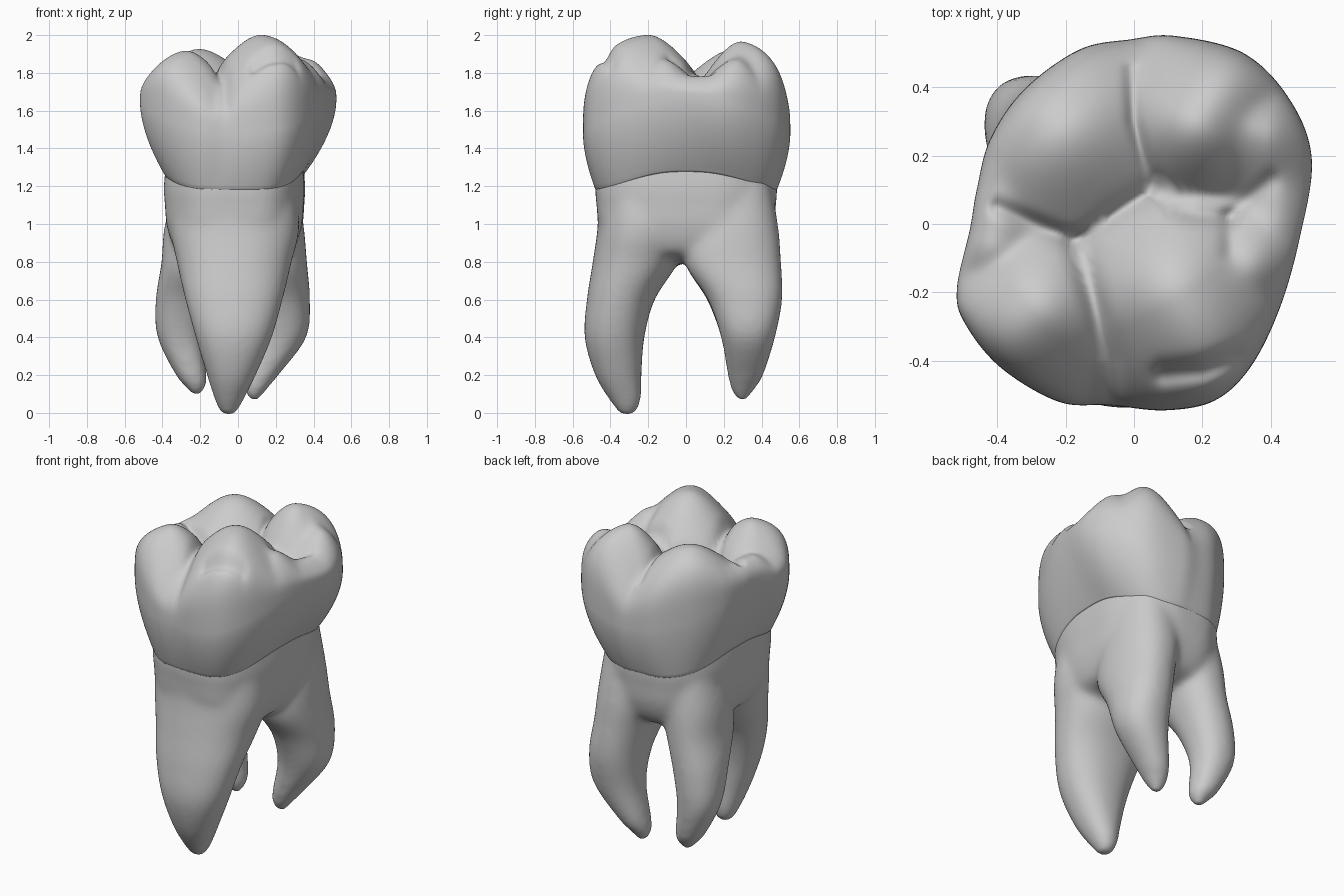
import bpy, bmesh, math
from mathutils import Vector

if "Cube" in bpy.data.objects:
    bpy.data.objects.remove(bpy.data.objects["Cube"])


def spline(pts, steps, closed=False):
    """Catmull-Rom through points of any dimension."""
    n, out = len(pts), []
    for i in range(n if closed else n - 1):
        ids = [(i + k) % n if closed else min(max(i + k, 0), n - 1) for k in (-1, 0, 1, 2)]
        a, b, c, d = [pts[j] for j in ids]
        for s in range(steps):
            t = s / steps
            out.append([0.5 * (2 * q + (r - p) * t + (2 * p - 5 * q + 4 * r - w) * t * t
                               + (3 * q - p - 3 * r + w) * t ** 3) for p, q, r, w in zip(a, b, c, d)])
    if not closed:
        out.append(list(pts[-1]))
    return out


def loft(bm, rings):
    """Skin closed rings of points and cap both ends."""
    vs = [[bm.verts.new(p) for p in ring] for ring in rings]
    n = len(vs[0])
    for a, b in zip(vs, vs[1:]):
        for i in range(n):
            bm.faces.new((a[i], a[(i + 1) % n], b[(i + 1) % n], b[i]))
    bm.faces.new(vs[0])
    bm.faces.new(vs[-1])


def finish(bm, name):
    bmesh.ops.recalc_face_normals(bm, faces=bm.faces)
    me = bpy.data.meshes.new(name)
    bm.to_mesh(me)
    bm.free()
    me.polygons.foreach_set("use_smooth", [True] * len(me.polygons))
    ob = bpy.data.objects.new(name, me)
    bpy.context.collection.objects.link(ob)
    return ob


def squircle(q, power):
    c, s = math.cos(q), math.sin(q)
    return math.copysign(abs(c) ** power, c), math.copysign(abs(s) ** power, s)


# Crown outline seen from above
OUTLINE = [(.52, .19), (.455, .365), (.32, .50), (.12, .55), (-.01, .54), (-.16, .51), (-.32, .395),
           (-.42, .25), (-.46, .10), (-.48, -.015), (-.518, -.19), (-.495, -.29), (-.39, -.42),
           (-.22, -.52), (-.07, -.53), (.09, -.545), (.235, -.517), (.34, -.42), (.425, -.25), (.485, -.04)]
outline = spline(OUTLINE, 12, True)

# Cusps: x, y, height, slope, roundness
CUSPS = [(.13, -.21, 2.005, 1.35, .16), (.19, .305, 1.98, 1.8, .14),
         (-.23, .29, 1.95, 1.0, .15), (-.29, -.26, 1.935, 1.35, .13)]
# Ridges: end points, height
RIDGES = [((.44, .17), (.42, 0), 1.80), ((-.43, -.05), (-.40, .15), 1.83), ((.24, .31), (.39, .28), 1.91),
          ((.2, -.2), (.34, -.13), 1.89)]
# Grooves: path, depth, width
GROOVES = [([(-.40, .05), (-.17, -.05), (.06, .10), (.16, .03), (.28, .02)], .025, .025),
           ([(-.17, -.05), (-.10, -.27), (-.07, -.40), (-.06, -.54)], .035, .03),
           ([(.06, .10), (0, .3), (-.01, .45)], .02, .02),
           ([(.28, .02), (.40, .13)], .015, .025), ([(.28, .02), (.28, -.08)], .015, .025),
           ([(.09, -.44), (.2, -.43), (.3, -.395)], .045, .035)]


def seg_dist(p, a, b):
    a, b = Vector(a), Vector(b)
    t = max(0, min(1, (p - a).dot(b - a) / (b - a).length_squared))
    return (p - a - (b - a) * t).length


def height(x, y):
    """Biting surface: smooth maximum of cusps and ridges, with grooves cut in."""
    p, hs = Vector((x, y)), []
    for cx, cy, h, slope, r in CUSPS:
        c = Vector((cx, cy))
        d, o = p - c, c.normalized()
        u = d.dot(o)
        if u > 0:                       # gentler fall on the outer side
            d -= o * u * .65
        hs.append(h - slope * (math.sqrt(d.length_squared + r * r) - r))
    for a, b, h in RIDGES:
        d = seg_dist(p, a, b)
        hs.append(h - 1.1 * (math.sqrt(d * d + .0049) - .07))
    k = 55
    z = math.log(sum(math.exp(k * (h - 1.8)) for h in hs)) / k + 1.8
    for path, depth, width in GROOVES:
        d = min(seg_dist(p, a, b) for a, b in zip(path, path[1:]))
        z -= depth * math.exp(-(d / width) ** 2)
    return z


def waist(x, y):
    c2 = x * x / (x * x + y * y)
    return 1.47 + .2 * c2


def neck(x, y):
    """Squarer outline where the crown meets the roots."""
    c, s = squircle(math.atan2(y / .545, x / .5), .68)
    return .6 * .372 * c + .4 * .755 * x - .02, .6 * .48 * s + .4 * .89 * y


def dent(x, y, z):
    """Front groove running down the crown wall."""
    if y > -.2:
        return 1
    fade = max(0, min(1, (z - 1.5) / .3))
    return 1 - .03 * fade * math.exp(-((x + .065) / .045) ** 2)


# Crown
rings = []
N = 56
for j in range(1, N + 1):               # cap, from centre to widest line
    phi = j / N * math.pi / 2
    rho, f = math.sin(phi) ** .5, max(0, math.cos(phi)) ** .5
    if j == 1:                          # fill the middle evenly
        for m in range(1, 10):
            r = rho * m / 10
            rings.append([(x * r, y * r, waist(x, y) + (height(x * r, y * r) - waist(x, y))
                           * (1 - r ** 4) ** .25) for x, y in outline])
    ring = []
    for x, y in outline:
        w = waist(x, y)
        z = w + (height(x * rho, y * rho) - w) * f
        g = 1 - (1 - dent(x, y, z)) * rho ** 4
        ring.append((x * rho * g, y * rho * g, z))
    rings.append(ring)
for j in range(1, 19):                  # wall down to the neck, then a small lip
    t = min(j, 16) / 16
    tuck = (1, .985, .93)[max(0, j - 16)]
    e = t ** 1.7
    ring = []
    for x, y in outline:
        w, c2 = waist(x, y), x * x / (x * x + y * y)
        z = w + (1.185 + .1 * c2 ** 1.6 - w) * t - (.008 if j == 17 else 0)
        g = dent(x, y, z) * tuck
        nx, ny = neck(x, y)
        ring.append(((x + (nx - x) * e) * g, (y + (ny - y) * e) * g, z))
    rings.append(ring)
bm = bmesh.new()
loft(bm, rings)
finish(bm, "crown")

# Roots: rows of z, x min, x max, y min, y max
FRONT = [(1.32, -.34, .28, -.45, 0), (1.0, -.36, .325, -.467, .02), (.8, -.325, .285, -.494, -.04),
         (.6, -.28, .237, -.525, -.165), (.4, -.225, .18, -.537, -.22), (.2, -.165, .095, -.482, -.235),
         (.06, -.12, .025, -.40, -.24), (-.012, -.085, -.015, -.345, -.275)]
BACK_RIGHT = [(1.32, 0, .30, .1, .43), (1.0, -.02, .347, 0, .487), (.8, .02, .365, -.01, .504),
              (.6, .065, .381, .115, .51), (.4, .075, .362, .185, .472), (.2, .04, .215, .22, .41),
              (.12, .035, .15, .24, .36), (.065, .06, .11, .275, .32)]
BACK_LEFT = [(1.32, -.30, -.0, .1, .38), (1.0, -.387, -.03, 0, .42), (.8, -.405, -.08, -.01, .43),
             (.6, -.436, -.145, .11, .435), (.4, -.427, -.185, .185, .43), (.2, -.33, -.165, .22, .395),
             (.14, -.28, -.17, .24, .36), (.095, -.245, -.195, .275, .32)]
bm = bmesh.new()
for rows in (FRONT, BACK_RIGHT, BACK_LEFT):
    loft(bm, [[((a + b) / 2 + (b - a) / 2 * u, (c + d) / 2 + (d - c) / 2 * v, z)
               for u, v in (squircle(math.tau * i / 40, .9) for i in range(40))]
              for z, a, b, c, d in spline(rows, 6)])
# Trunk joining the roots below the crown
TRUNK = [(1.36, .96), (1.2, 1.0), (1.1, .985), (1.0, .965), (.9, .89), (.84, .76), (.79, .4)]
loft(bm, [[(nx * s, ny * s, z) for nx, ny in (neck(x, y) for x, y in outline[::3])]
          for z, s in spline(TRUNK, 4)])
roots = finish(bm, "roots")
mod = roots.modifiers.new("merge", 'REMESH')
mod.mode = 'VOXEL'
mod.voxel_size = .014
mod.use_smooth_shade = True
mod = roots.modifiers.new("soften", 'SMOOTH')
mod.factor = .5
mod.iterations = 32
